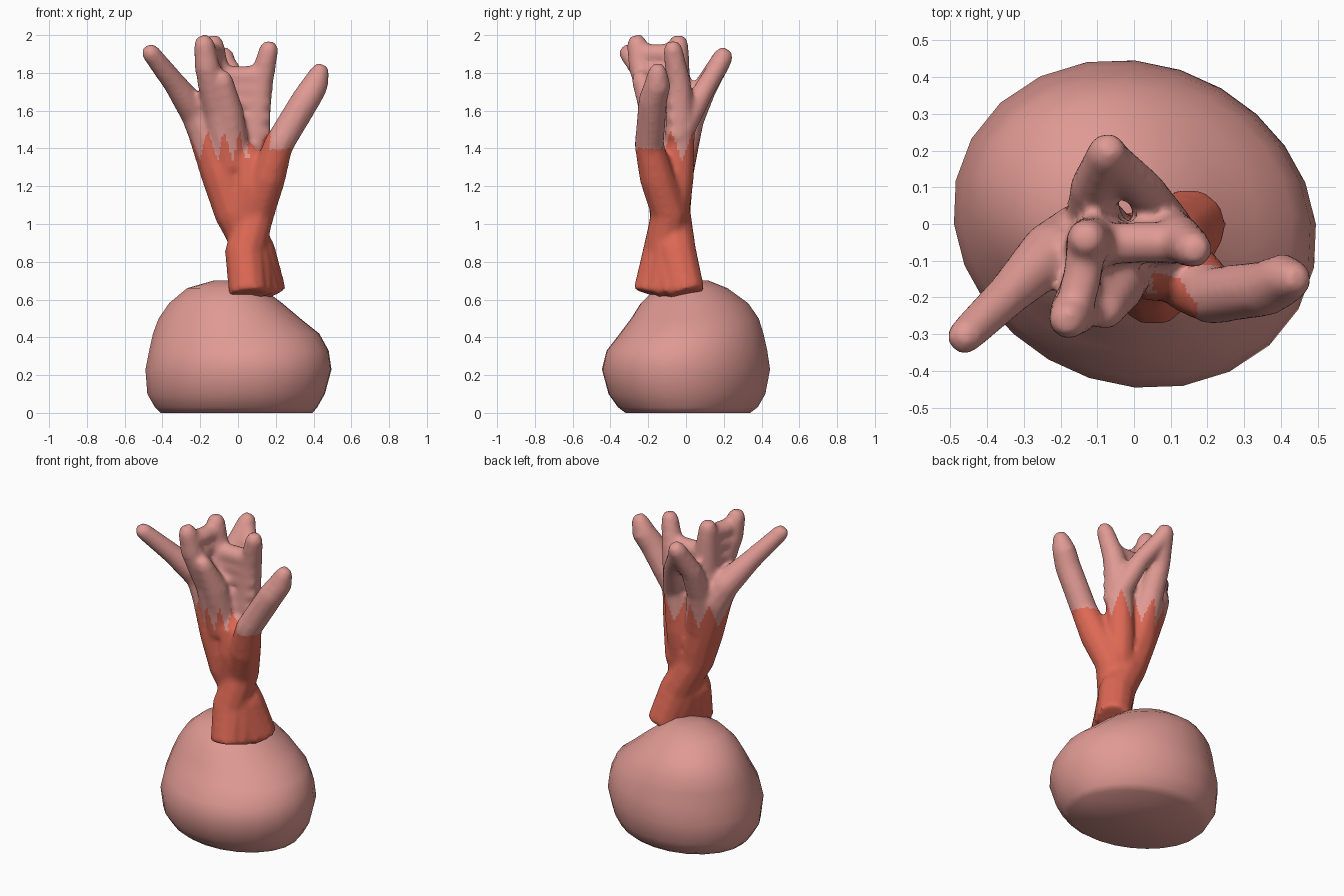
import bpy, bmesh, math
from mathutils import Vector

cube = bpy.data.objects.get("Cube")
if cube:
    bpy.data.objects.remove(cube, do_unlink=True)


def make_material(name, red, green, blue):
    colour = (red, green, blue, 1)
    mat = bpy.data.materials.new(name)
    mat.use_nodes = True
    mat.diffuse_color = colour
    shader = mat.node_tree.nodes["Principled BSDF"]
    shader.inputs["Base Color"].default_value = colour
    shader.inputs["Roughness"].default_value = 0.8
    return mat


pink = make_material("dusty pink", 0.74, 0.32, 0.29)
coral_red = make_material("coral red", 0.73, 0.14, 0.09)


def loft(bm, rings):
    """Skin a list of equally sized point rings and cap both ends."""
    loops = [[bm.verts.new(point) for point in ring] for ring in rings]
    count = len(loops[0])
    for lower, upper in zip(loops, loops[1:]):
        for i in range(count):
            j = (i + 1) % count
            bm.faces.new((lower[i], lower[j], upper[j], upper[i]))
    bm.faces.new(list(reversed(loops[0])))
    bm.faces.new(loops[-1])


def branch(bm, *nodes, sides=10):
    """Tapered tube through (x, y, z, radius) nodes with a rounded tip."""
    points = [Vector(node[:3]) for node in nodes]
    radii = [node[3] for node in nodes]
    tip_direction = (points[-1] - points[-2]).normalized()
    points.append(points[-1] + tip_direction * radii[-1] * 0.7)
    radii.append(radii[-1] * 0.6)
    rings = []
    for i, (centre, radius) in enumerate(zip(points, radii)):
        before = points[max(i - 1, 0)]
        after = points[min(i + 1, len(points) - 1)]
        tangent = (after - before).normalized()
        # reference axis chosen away from the tube direction
        axis = Vector((1, 0, 0)) if abs(tangent.y) > 0.8 else Vector((0, 1, 0))
        side = axis.cross(tangent).normalized()
        other = tangent.cross(side)
        ring = []
        for k in range(sides):
            angle = math.tau * k / sides
            ring.append(centre + radius * (side * math.cos(angle) + other * math.sin(angle)))
        rings.append(ring)
    loft(bm, rings)


def make_object(name, bm, materials):
    bmesh.ops.recalc_face_normals(bm, faces=bm.faces)
    mesh = bpy.data.meshes.new(name)
    bm.to_mesh(mesh)
    bm.free()
    obj = bpy.data.objects.new(name, mesh)
    bpy.context.collection.objects.link(obj)
    for mat in materials:
        mesh.materials.append(mat)
    bpy.ops.object.select_all(action="DESELECT")
    obj.select_set(True)
    bpy.context.view_layer.objects.active = obj
    return obj


# Lumpy base rock: each section is height, then left, right, front and back limits
sections = [
    (0, -.41, .395, -.32, .34),
    (.03, -.44, .42, -.36, .38),
    (.1, -.48, .46, -.41, .42),
    (.23, -.49, .495, -.445, .445),
    (.33, -.47, .48, -.42, .43),
    (.42, -.45, .43, -.35, .41),
    (.5, -.42, .33, -.29, .385),
    (.58, -.365, .235, -.24, .33),
    (.66, -.27, .13, -.16, .22),
    (.7, -.13, .05, -.05, .12),
]
rock = bmesh.new()
rock_rings = []
for height, left, right, front, back in sections:
    ring = []
    for k in range(24):
        angle = math.tau * k / 24
        # fuller towards the front right and back left corners
        fullness = 1 - 0.05 * math.sin(2 * angle)
        dx = math.cos(angle) * fullness * (right - left) / 2
        dy = math.sin(angle) * fullness * (back - front) / 2
        ring.append(((left + right) / 2 + dx, (front + back) / 2 + dy, height))
    rock_rings.append(ring)
loft(rock, rock_rings)
make_object("base_rock", rock, [pink])
bpy.ops.object.shade_smooth()

# Branching stalk: overlapping tapered limbs fused into one skin
stalk = bmesh.new()
# front foot rising into the right-hand limb
branch(stalk, (.055, -.18, .63, .105), (.035, -.125, .85, .108), (.095, -.09, 1.06, .1),
       (.16, -.155, 1.25, .095), (.215, -.195, 1.42, .08), (.36, -.175, 1.66, .078),
       (.41, -.15, 1.74, .072), (.435, -.15, 1.81, .052))
# back foot rising into the long left-hand limb
branch(stalk, (.16, .005, .63, .1), (.095, -.05, .85, .108), (-.02, -.08, 1.06, .108),
       (-.075, -.075, 1.25, .118), (-.16, -.06, 1.5, .112), (-.23, -.08, 1.6, .086),
       (-.34, -.19, 1.75, .062), (-.465, -.31, 1.91, .05))
# fillers between the two feet
for x, y in ((.09, -.12), (.13, -.05)):
    branch(stalk, (x, y, .63, .105), (.065, -.085, .85, .11), (.04, -.085, 1.1, .105))
# filler joining the limbs below the fork
branch(stalk, (.04, -.09, 1.05, .105), (.06, -.115, 1.2, .1), (.05, -.1, 1.35, .095))
# upright limb
branch(stalk, (.06, -.07, 1.05, .09), (.07, -.04, 1.25, .085), (.09, -.03, 1.55, .08),
       (.12, -.04, 1.75, .068), (.165, -.07, 1.93, .052))
# rear limb carried on two legs
branch(stalk, (-.08, -.05, 1.3, .1), (-.11, .02, 1.55, .078), (-.11, .1, 1.72, .066),
       (-.07, .2, 1.89, .055))
branch(stalk, (.1, -.02, 1.5, .07), (.03, .09, 1.7, .058), (-.06, .18, 1.85, .052))
# central limb, and the web joining it to the upright limb
branch(stalk, (-.07, -.07, 1.35, .11), (-.1, -.06, 1.65, .09), (-.13, -.04, 1.96, .055))
for height in (1.48, 1.56, 1.64, 1.71, 1.78):
    branch(stalk, (-.12, -.06, height, .058), (0, -.05, height, .058), (.13, -.05, height, .058))
# front limbs
branch(stalk, (-.03, -.1, 1.3, .1), (-.1, -.15, 1.6, .085), (-.165, -.24, 1.84, .068),
       (-.18, -.26, 1.96, .055))
branch(stalk, (-.02, -.1, 1.35, .09), (-.05, -.17, 1.6, .08), (-.08, -.24, 1.77, .052))
# ridge joining the front limb to the central limb
for height in (1.74, 1.82, 1.9):
    branch(stalk, (-.165, -.24, height, .055), (-.14, -.14, height, .055),
           (-.13, -.06, height, .055))
stalk_object = make_object("branching_stalk", stalk, [pink, coral_red])

fuse = stalk_object.modifiers.new("fuse", "REMESH")
fuse.mode = "VOXEL"
fuse.voxel_size = 0.014
soften = stalk_object.modifiers.new("soften", "SMOOTH")
soften.factor = 0.5
soften.iterations = 10
for modifier_name in ("fuse", "soften"):
    bpy.ops.object.modifier_apply(modifier=modifier_name)


# Red lower stalk with a jagged upper edge, straight on the right-hand limb
def red_limit(point):
    if point.x > 0.17:
        return 1.4
    turn = math.atan2(point.y + 0.08, point.x + 0.03) / math.tau
    wave = abs((turn * 10) % 1 - 0.5) * 2
    return 1.33 + 0.17 * wave


for face in stalk_object.data.polygons:
    face.material_index = 1 if face.center.z < red_limit(face.center) else 0
bpy.ops.object.shade_smooth_by_angle(angle=math.radians(60))
